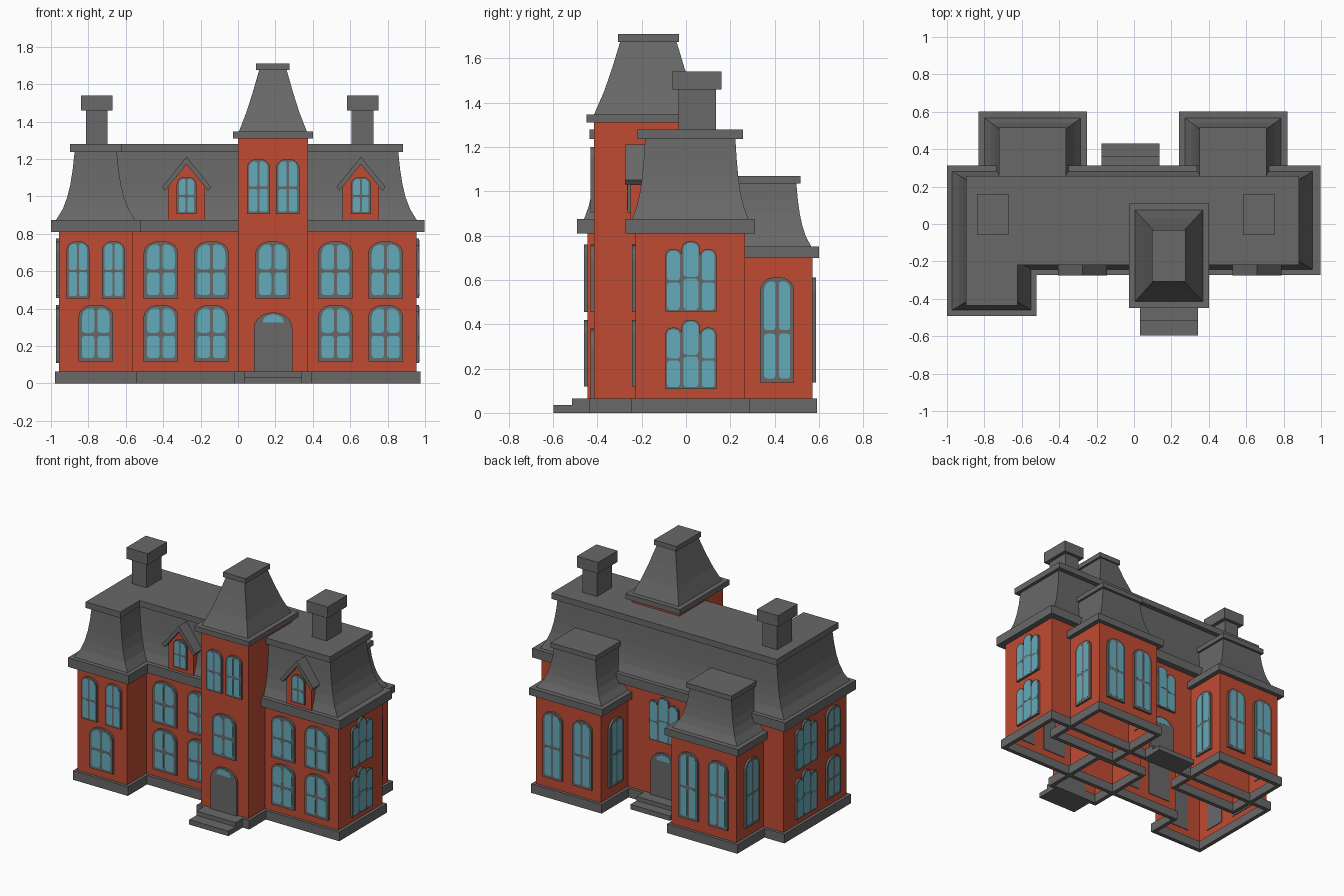
import bpy, bmesh, math

if "Cube" in bpy.data.objects:
    bpy.data.objects.remove(bpy.data.objects["Cube"])


def material(name, rgb):
    m = bpy.data.materials.new(name)
    m.diffuse_color = (*rgb, 1)
    m.use_nodes = True
    m.node_tree.nodes["Principled BSDF"].inputs["Base Color"].default_value = m.diffuse_color
    return m


BRICK = material("red_brick", (0.52, 0.07, 0.032))
SLATE = material("grey_slate", (0.138, 0.138, 0.138))
GLASS = material("blue_glass", (0.13, 0.41, 0.50))


def finish(name, bm, mats):
    bmesh.ops.recalc_face_normals(bm, faces=bm.faces)
    me = bpy.data.meshes.new(name)
    bm.to_mesh(me)
    bm.free()
    for m in mats:
        me.materials.append(m)
    ob = bpy.data.objects.new(name, me)
    bpy.context.collection.objects.link(ob)
    return ob


def rect(x0, x1, y0, y1):
    return [(x0, y0), (x1, y0), (x1, y1), (x0, y1)]


def loft(name, foot, rings, mat, caps=True):
    """Stack rings (z, x offset, y offset) of a counter-clockwise right-angled footprint."""
    n = len(foot)
    signs = []
    for i in range(n):
        sx = sy = 0
        for a, b in ((foot[i - 1], foot[i]), (foot[i], foot[(i + 1) % n])):
            dx, dy = b[0] - a[0], b[1] - a[1]
            if abs(dx) > abs(dy):
                sy = -1 if dx > 0 else 1
            else:
                sx = 1 if dy > 0 else -1
        signs.append((sx, sy))
    bm = bmesh.new()
    rows = [[bm.verts.new((p[0] + s[0] * ox, p[1] + s[1] * oy, z)) for p, s in zip(foot, signs)]
            for z, ox, oy in rings]
    for lo, hi in zip(rows, rows[1:]):
        for i in range(n):
            j = (i + 1) % n
            bm.faces.new((lo[i], lo[j], hi[j], hi[i]))
    if caps:
        bm.faces.new(rows[0][::-1])
        bm.faces.new(rows[-1])
    return finish(name, bm, [mat])


def box(name, x0, x1, y0, y1, z0, z1, mat):
    return loft(name, rect(x0, x1, y0, y1), [(z0, 0, 0), (z1, 0, 0)], mat)


# Wall placements: u runs along the wall, v is up, d is distance out from the wall
PLACE = {
    "front": lambda w, u, v, d: (u, w - d, v),
    "back": lambda w, u, v, d: (u, w + d, v),
    "right": lambda w, u, v, d: (w + d, u, v),
    "left": lambda w, u, v, d: (w - d, u, v),
}


def prism(bm, pts, side, wall, d0, d1, mi=0):
    f = PLACE[side]
    a = [bm.verts.new(f(wall, u, v, d0)) for u, v in pts]
    b = [bm.verts.new(f(wall, u, v, d1)) for u, v in pts]
    n = len(pts)
    faces = [bm.faces.new(a[::-1]), bm.faces.new(b)]
    faces += [bm.faces.new((a[i], a[(i + 1) % n], b[(i + 1) % n], b[i])) for i in range(n)]
    for fc in faces:
        fc.material_index = mi


def rounded(u0, u1, v0, v1, bl, br, tr, tl, seg=5):
    """Rectangle with elliptical corners; each corner is (radius u, radius v)."""
    pts = []
    corners = ((u0, v0, 1, 1, bl, 180), (u1, v0, -1, 1, br, 270), (u1, v1, -1, -1, tr, 0), (u0, v1, 1, -1, tl, 90))
    for cu, cv, su, sv, (ru, rv), a0 in corners:
        if ru == 0:
            pts.append((cu, cv))
            continue
        for k in range(seg + 1):
            a = math.radians(a0 + 90 * k / seg)
            pts.append((cu + su * ru + ru * math.cos(a), cv + sv * rv + rv * math.sin(a)))
    return pts


def add_window(bm, side, wall, u0, u1, v0, v1, cols=2, m=0.018, split=0.48, depth=0.015):
    w, O = u1 - u0, (0, 0)
    arch = (w * 0.44, min(0.06, w * 0.4))
    prism(bm, rounded(u0, u1, v0, v1, O, O, arch, arch), side, wall, -0.005, depth)
    bar = m * 0.9
    pw = (w - 2 * m - bar * (cols - 1)) / cols
    vm = v0 + (v1 - v0) * split
    r = (pw * 0.25, pw * 0.25)
    big = (pw * 0.62, min(0.05, pw * 0.75)) if cols > 1 else (pw * 0.45, pw * 0.4)
    for c in range(cols):
        a = u0 + m + c * (pw + bar)
        tl = big if c == 0 else r
        tr = big if c == cols - 1 else r
        prism(bm, rounded(a, a + pw, v0 + m, vm - bar / 2, r, r, r, r), side, wall, depth - 0.002, depth + 0.001, 1)
        prism(bm, rounded(a, a + pw, vm + bar / 2, v1 - m, r, r, tr, tl), side, wall, depth - 0.002, depth + 0.001, 1)


def window(name, side, wall, u0, u1, v0, v1, **kw):
    bm = bmesh.new()
    add_window(bm, side, wall, u0, u1, v0, v1, **kw)
    finish(name, bm, [SLATE, GLASS])


def triple_window(name, side, wall, c, v0, v1):
    bm = bmesh.new()
    for a, b, top in ((-0.115, -0.042, v1 - 0.035), (-0.042, 0.042, v1), (0.042, 0.115, v1 - 0.035)):
        add_window(bm, side, wall, c + a, c + b, v0, top, cols=1, m=0.008)
    finish(name, bm, [SLATE, GLASS])


def door(name, side, wall, c):
    bm = bmesh.new()
    O = (0, 0)
    prism(bm, rounded(c - 0.103, c + 0.103, 0.06, 0.38, O, O, (0.1, 0.085), (0.1, 0.085)), side, wall, -0.005, 0.015)
    prism(bm, rounded(c - 0.055, c + 0.055, 0.325, 0.368, O, O, (0.054, 0.036), (0.054, 0.036)),
          side, wall, 0.013, 0.016, 1)
    finish(name, bm, [SLATE, GLASS])


def base_and_walls(name, foot, top):
    loft(name + "_walls", foot, [(0.0, 0, 0), (top, 0, 0)], BRICK, caps=False)
    loft(name + "_foundation", foot, [(0, -0.008, -0.008), (0, 0.021, 0.021), (0.065, 0.021, 0.021),
                                      (0.065, -0.008, -0.008), (0, -0.008, -0.008)], SLATE, caps=False)


FLARE = ((0, 0), (0.16, 0.36), (0.33, 0.6), (0.52, 0.77), (0.74, 0.9), (1, 1))


def mansard(name, foot, z0, z1, start, inset, lip, cap_h):
    rings = [(z0 + (z1 - z0) * t, start[0] - (start[0] + inset[0]) * f, start[1] - (start[1] + inset[1]) * f)
             for t, f in FLARE]
    loft(name + "_roof", foot, rings, SLATE)
    ox, oy = lip[0] - inset[0], lip[1] - inset[1]
    loft(name + "_roof_cap", foot, [(z1, ox, oy), (z1 + cap_h, ox, oy)], SLATE)


# Main house with the front left wing as one L-shaped volume
def ell(right):
    return [(-0.957, -0.445), (-0.565, -0.445), (-0.565, -0.228), (right, -0.228), (right, 0.266), (-0.957, 0.266)]


base_and_walls("main", ell(0.954), 0.82)
loft("main_eaves", ell(0.954), [(0.81, 0.043, 0.046), (0.875, 0.043, 0.046)], SLATE)
mansard("main", ell(0.94), 0.875, 1.237, (0.015, 0.015), (0.083, 0.043), (0.024, 0.034), 0.043)

# Tower with steep hipped roof
tower = rect(0.0, 0.373, -0.415, 0.075)
base_and_walls("tower", tower, 1.315)
loft("tower_cornice", tower, [(1.31, 0.028, 0.035), (1.347, 0.028, 0.035)], SLATE)
loft("tower_roof", tower, [(1.347, -0.005, 0.0), (1.45, -0.045, -0.045), (1.56, -0.08, -0.083),
                           (1.676, -0.113, -0.118)], SLATE)
loft("tower_roof_cap", tower, [(1.675, -0.097, -0.107), (1.71, -0.097, -0.107)], SLATE)

# Two lower rear wings
for tag, c in (("left", -0.542), ("right", 0.53)):
    foot = rect(c - 0.257, c + 0.257, 0.1, 0.571)
    base_and_walls(f"rear_{tag}", foot, 0.71)
    loft(f"rear_{tag}_eaves", foot, [(0.70, 0.033, 0.03), (0.75, 0.033, 0.03)], SLATE)
    mansard(f"rear_{tag}", foot, 0.75, 1.035, (0.0, -0.005), (0.093, 0.073), (0.015, 0.018), 0.035)
    for k, s in enumerate((-1, 1)):
        window(f"rear_{tag}_window_{k}", "back", 0.571, c + s * 0.117 - 0.076, c + s * 0.117 + 0.076, 0.138, 0.612)
    for side, x in (("left", c - 0.257), ("right", c + 0.257)):
        window(f"rear_{tag}_{side}_side_window", side, x, 0.335, 0.488, 0.138, 0.612)

# Chimneys
for tag, c in (("left", -0.756), ("right", 0.666)):
    box(f"{tag}_chimney", c - 0.058, c + 0.058, -0.034, 0.136, 1.27, 1.465, SLATE)
    box(f"{tag}_chimney_cap", c - 0.084, c + 0.084, -0.06, 0.16, 1.46, 1.54, SLATE)

# Dormers
for tag, c in (("left", -0.275), ("right", 0.657)):
    bm = bmesh.new()
    prism(bm, [(c - 0.098, 0.87), (c + 0.098, 0.87), (c + 0.098, 1.06), (c, 1.185), (c - 0.098, 1.06)],
          "front", -0.25, -0.14, 0)
    finish(f"{tag}_dormer_walls", bm, [BRICK])
    bm = bmesh.new()
    prism(bm, [(c, 1.212), (c - 0.131, 1.05), (c - 0.115, 1.03), (c, 1.172), (c + 0.115, 1.03), (c + 0.131, 1.05)],
          "front", -0.25, -0.14, 0.026)
    finish(f"{tag}_dormer_roof", bm, [SLATE])
    window(f"{tag}_dormer_window", "front", -0.25, c - 0.053, c + 0.053, 0.905, 1.105, m=0.012)

# Front windows on both floors
for k, u in enumerate((-0.412, -0.142, 0.521, 0.789)):
    for floor, (a, b) in (("lower", (0.118, 0.42)), ("upper", (0.455, 0.76))):
        window(f"front_{floor}_window_{k}", "front", -0.228, u - 0.092, u + 0.092, a, b)
window("wing_lower_window", "front", -0.445, -0.852, -0.668, 0.118, 0.42)
for k, u in enumerate((-0.856, -0.666)):
    window(f"wing_upper_window_{k}", "front", -0.445, u - 0.061, u + 0.061, 0.455, 0.76, m=0.013)
window("tower_middle_window", "front", -0.415, 0.094, 0.278, 0.455, 0.76)
for k, u in enumerate((0.109, 0.266)):
    window(f"tower_top_window_{k}", "front", -0.415, u - 0.062, u + 0.062, 0.905, 1.2, m=0.013)

# Side and back windows
for floor, a, b in (("lower", 0.108, 0.42), ("upper", 0.457, 0.775)):
    triple_window(f"right_{floor}_triple_window", "right", 0.954, 0.022, a, b)
    triple_window(f"left_{floor}_triple_window", "left", -0.957, 0.022, a, b)
    window(f"left_wing_{floor}_window", "left", -0.957, -0.36, -0.206, a + 0.01, b - 0.015)
triple_window("back_triple_window", "back", 0.266, -0.018, 0.457, 0.775)

# Doors and steps
door("front_door", "front", -0.415, 0.188)
door("back_door", "back", 0.266, -0.018)
box("front_lower_step", 0.032, 0.342, -0.597, -0.43, 0, 0.035, SLATE)
box("front_upper_step", 0.032, 0.342, -0.515, -0.43, 0.035, 0.065, SLATE)
box("back_lower_step", -0.173, 0.137, 0.28, 0.43, 0, 0.035, SLATE)
box("back_upper_step", -0.173, 0.137, 0.28, 0.36, 0.035, 0.065, SLATE)
